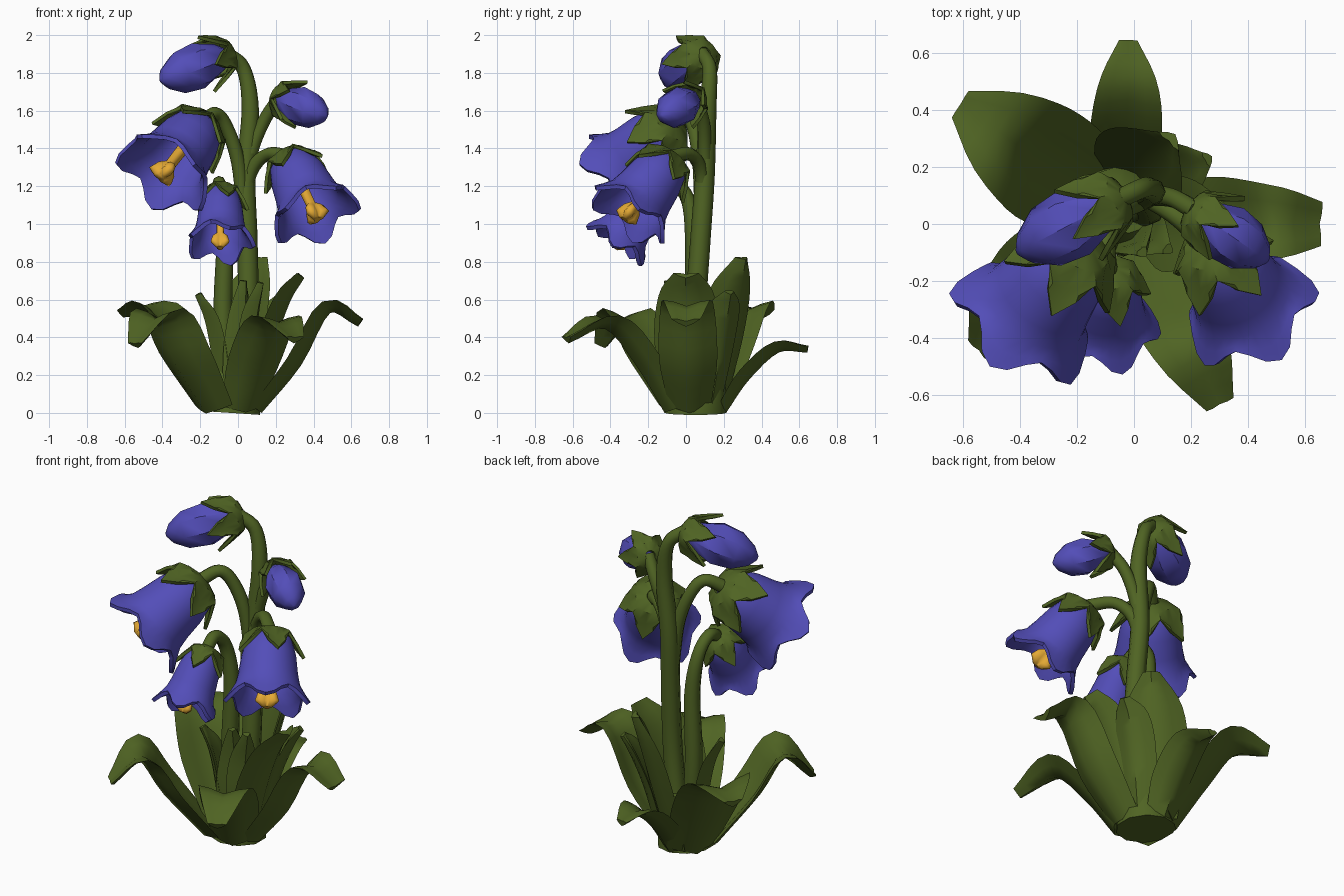
import bpy, bmesh, math
from mathutils import Vector

if "Cube" in bpy.data.objects:
    bpy.data.objects.remove(bpy.data.objects["Cube"])


def material(name, rgb):
    m = bpy.data.materials.new(name)
    m.use_nodes = True
    m.diffuse_color = (*rgb, 1)
    m.node_tree.nodes["Principled BSDF"].inputs["Base Color"].default_value = (*rgb, 1)
    return m


GREEN = material("leaf green", (0.08, 0.128, 0.017))
BLUE = material("petal violet blue", (0.086, 0.075, 0.48))
GOLD = material("stamen gold", (0.78, 0.4, 0.035))


def spline(points, steps):
    """Smooth path through points of any dimension."""
    p = [Vector(q) for q in points]
    p = [2 * p[0] - p[1]] + p + [2 * p[-1] - p[-2]]
    out = []
    for i in range(1, len(p) - 2):
        a, b, c, d = p[i - 1:i + 3]
        for k in range(steps):
            t = k / steps
            out.append(0.5 * (2 * b + (c - a) * t + (2 * a - 5 * b + 4 * c - d) * t ** 2
                              + (3 * b - a - 3 * c + d) * t ** 3))
    return out + [p[-2]]


def direction(path, i):
    ahead, behind = path[min(i + 1, len(path) - 1)], path[max(i - 1, 0)]
    return (Vector(ahead[:3]) - Vector(behind[:3])).normalized()


def loft(name, rings, mat, caps=True, thickness=0, angle=40):
    """Skin a list of point rings, optionally thickened."""
    bm = bmesh.new()
    rows = [[bm.verts.new(v) for v in ring] for ring in rings]
    n = len(rows[0])
    for r, s in zip(rows, rows[1:]):
        for j in range(n):
            k = (j + 1) % n
            bm.faces.new((r[j], r[k], s[k], s[j]))
    if caps:
        bm.faces.new(rows[0])
        bm.faces.new(rows[-1])
    bmesh.ops.recalc_face_normals(bm, faces=bm.faces)
    mesh = bpy.data.meshes.new(name)
    bm.to_mesh(mesh)
    bm.free()
    mesh.materials.append(mat)
    ob = bpy.data.objects.new(name, mesh)
    bpy.context.collection.objects.link(ob)
    bpy.ops.object.select_all(action='DESELECT')
    ob.select_set(True)
    bpy.context.view_layer.objects.active = ob
    if thickness:
        mod = ob.modifiers.new("thickness", 'SOLIDIFY')
        mod.thickness = thickness
        mod.offset = 0
        bpy.ops.object.modifier_apply(modifier=mod.name)
    bpy.ops.object.shade_smooth_by_angle(angle=math.radians(angle))


def turned(name, start, end, radius, profile, mat, sides, lobes=0, phase=0, **kw):
    """Turn a profile of (along, radius, lobe flare, lobe reach) about an axis."""
    start, end = Vector(start), Vector(end)
    length = (end - start).length
    q = (end - start).to_track_quat('Z', 'Y')
    rings = []
    for s, r, flare, reach in profile:
        ring = []
        for j in range(sides):
            a = math.tau * j / sides
            w = math.cos(lobes * a)
            rr = radius * r * (1 + flare * w)
            ring.append(start + q @ Vector((rr * math.cos(a + phase), rr * math.sin(a + phase),
                                            length * (s + reach * w))))
        rings.append(ring)
    loft(name, rings, mat, **kw)


def stem(name, points):
    path = spline(points, 5)
    rings = []
    side = Vector((1, 0, 0))
    for i, p in enumerate(path):
        t = direction(path, i)
        side = (side - t * side.dot(t)).normalized()
        up = t.cross(side)
        rings.append([Vector(p[:3]) + p[3] * (side * math.cos(a) + up * math.sin(a))
                      for a in (math.tau * j / 8 for j in range(8))])
    loft(name, rings, GREEN, angle=60)


def leaf(name, width, points, tip=0.26, cup=0.2):
    """Cupped blade, thick along the middle and thin at its edges."""
    keys = (0.72, 1.0, 0.88, tip)
    path = spline([(*p, width / 2 * k) for p, k in zip(points, keys)], 4)
    out = Vector(points[-1]) - Vector(points[0])
    side = Vector((out.y, -out.x, 0)).normalized()
    section = [(-1, 0), (-.55, 1), (0, 1.3), (.55, 1), (1, 0), (.55, -1), (0, -1.3), (-.55, -1)]
    rings = []
    for i, p in enumerate(path):
        up = side.cross(direction(path, i))
        rings.append([Vector(p[:3]) + p[3] * (side * u + up * cup * (2 * abs(u) - 0.7)) + up * h * 0.013
                      for u, h in section])
    loft(name, rings, GREEN, angle=50)


BELL = [(0, .12, 0, 0), (.05, .42, 0, 0), (.14, .58, 0, 0), (.35, .7, 0, 0), (.6, .77, 0, 0),
        (.76, .84, .01, 0), (.87, .98, .05, .04), (.95, 1.11, .09, .09)]
SEPALS = [(0, .25, 0, 0), (.1, .66, 0, 0), (.36, .9, 0, .16), (.49, 1.02, .08, .26), (.62, 1.12, .2, .37)]
BUD = [(0, .2, 0, 0), (.15, .62, 0, 0), (.45, 1, 0, 0), (.72, .9, 0, 0), (.92, .48, 0, 0), (1, .1, 0, 0)]
STAMEN = [(.4, .14, 0, 0), (.8, .13, 0, 0), (.87, .22, .35, 0), (.98, .26, .45, 0), (1.05, .13, .3, 0)]


def calyx(name, start, end, radius, reach):
    start, end = Vector(start), Vector(end)
    step = end - start
    turned(name, start - step * .03, start + step * reach, radius, SEPALS, GREEN, 20, 5,
           caps=False, thickness=0.018, angle=35)


def bell_flower(label, start, end, radius, phase):
    turned(label + "_bell", start, end, radius, BELL, BLUE, 30, 5, phase=phase,
           caps=False, thickness=0.022)
    turned(label + "_stamen", start, end, radius, STAMEN, GOLD, 18, 3, phase=.5, angle=70)
    calyx(label + "_calyx", start, end, radius * .72, .37)


def closed_bud(label, start, end, radius):
    turned(label + "_petals", start, end, radius, BUD, BLUE, 8)
    calyx(label + "_calyx", start, end, radius * .95, .4)


# Flowers and buds
bell_flower("right_large", (-.19, -.08, 1.53), (-.4, -.355, 1.26), .225, .3)
bell_flower("left_large", (.27, -.08, 1.35), (.415, -.315, 1.04), .2, .3)
bell_flower("small_centre", (-.09, -.17, 1.18), (-.095, -.375, .89), .15, 0)
closed_bud("top_bud", (-.05, .09, 1.9), (-.41, -.1, 1.76), .125)
closed_bud("side_bud", (.21, .05, 1.67), (.47, -.13, 1.57), .105)

# Stems, each point with its radius
stem("main_stem", [(0, .05, .02, .055), (.05, .05, .5, .055), (.05, .075, .9, .054), (.04, .1, 1.25, .052),
                   (.065, .115, 1.6, .046), (.03, .125, 1.82, .038), (-.06, .085, 1.905, .037)])
stem("right_flower_stem", [(.03, .08, 1.05, .035), (0, .07, 1.33, .037), (-.06, .04, 1.51, .036),
                           (-.12, -.01, 1.585, .036), (-.2, -.09, 1.53, .04)])
stem("left_flower_stem", [(.03, .09, 1.1, .035), (.07, .08, 1.28, .036), (.16, .02, 1.37, .035),
                          (.28, -.09, 1.35, .04)])
stem("side_bud_stem", [(.03, .1, 1.15, .035), (.07, .1, 1.38, .036), (.14, .09, 1.55, .034),
                       (.22, .045, 1.67, .035)])
stem("small_flower_stem", [(-.05, .03, .05, .05), (-.08, .04, .5, .05), (-.07, .04, .9, .045),
                           (-.09, .01, 1.13, .038), (-.1, -.08, 1.22, .035), (-.09, -.18, 1.17, .035)])

# Crown where the leaves meet
turned("leaf_crown", (-.04, .05, 0), (-.02, .05, .3), .165,
       [(0, 1, 0, 0), (.5, .98, 0, 0), (1, .5, 0, 0)], GREEN, 10)

# Outer arching leaves
leaf("back_leaf", .25, [(-.04, .19, .02), (-.03, .31, .2), (-.02, .48, .35), (-.02, .645, .34)])
leaf("back_right_leaf", .42, [(-.15, .13, .02), (-.31, .21, .33), (-.44, .3, .54), (-.61, .42, .53)])
leaf("left_leaf", .31, [(.1, .02, .02), (.3, .01, .27), (.47, .005, .56), (.65, 0, .48)], tip=.5)
leaf("front_left_leaf", .32, [(.03, -.09, .02), (.11, -.24, .28), (.2, -.42, .48), (.3, -.63, .39)], tip=.33)
leaf("front_right_leaf", .4, [(-.15, -.06, .02), (-.31, -.21, .29), (-.42, -.32, .51), (-.54, -.44, .36)])

# Upright inner leaves
leaf("tall_back_leaf", .36, [(-.02, .14, .02), (.03, .21, .38), (.08, .26, .64), (.13, .3, .82)])
leaf("tall_left_leaf", .34, [(.07, .02, .02), (.15, 0, .35), (.24, 0, .6), (.33, 0, .73)], tip=.4)
leaf("back_left_leaf", .22, [(.06, .12, .02), (.13, .17, .35), (.2, .21, .55), (.26, .23, .64)])
leaf("inner_right_leaf", .2, [(-.08, 0, .02), (-.11, -.01, .3), (-.15, -.02, .5), (-.21, -.04, .63)])
leaf("inner_front_leaf", .17, [(-.02, -.04, .02), (0, -.06, .3), (.02, -.07, .52), (.03, -.1, .7)])
leaf("inner_left_leaf", .17, [(.04, -.03, .02), (.06, -.05, .3), (.08, -.06, .52), (.12, -.09, .69)])
